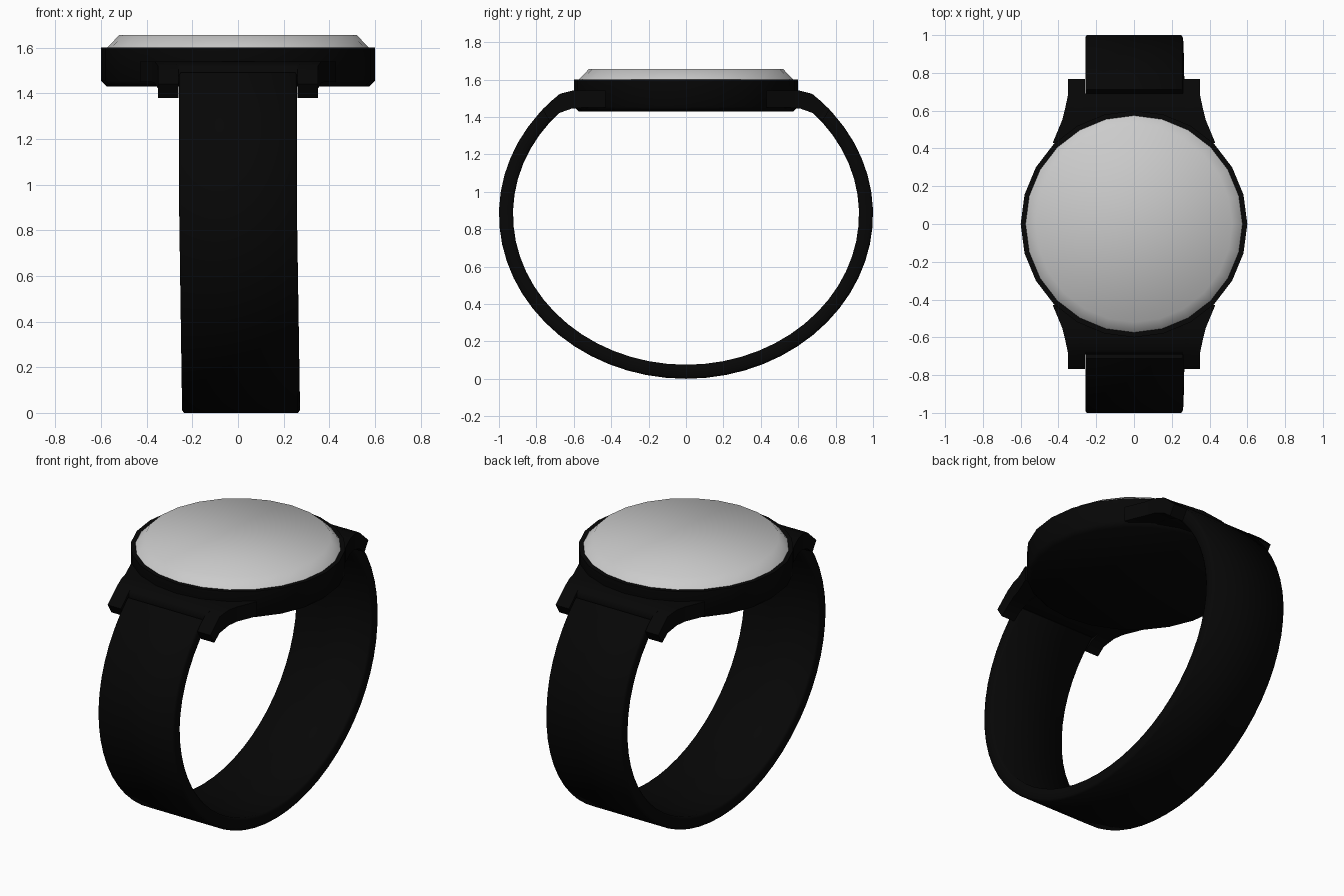
import bpy, math
from mathutils import Vector

if "Cube" in bpy.data.objects:
    bpy.data.objects.remove(bpy.data.objects["Cube"])

black = bpy.data.materials.new("black")
black.diffuse_color = (0.002, 0.002, 0.002, 1)
black.use_nodes = True
black.node_tree.nodes["Principled BSDF"].inputs["Base Color"].default_value = black.diffuse_color


def make(name, verts, faces, mat=None, angle=None):
    me = bpy.data.meshes.new(name)
    me.from_pydata(verts, [], faces)
    ob = bpy.data.objects.new(name, me)
    bpy.context.collection.objects.link(ob)
    if mat:
        me.materials.append(mat)
    bpy.ops.object.select_all(action='DESELECT')
    ob.select_set(True)
    bpy.context.view_layer.objects.active = ob
    bpy.ops.object.mode_set(mode='EDIT')
    bpy.ops.mesh.select_all(action='SELECT')
    bpy.ops.mesh.normals_make_consistent(inside=False)
    bpy.ops.object.mode_set(mode='OBJECT')
    if angle:
        bpy.ops.object.shade_smooth_by_angle(angle=math.radians(angle))
    return ob


def loft(name, sections, mat=None, angle=None):
    """Skin equal-length closed sections and cap both ends."""
    n = len(sections[0])
    verts = [p for s in sections for p in s]
    faces = [(i * n + j, i * n + (j + 1) % n, (i + 1) * n + (j + 1) % n, (i + 1) * n + j)
             for i in range(len(sections) - 1) for j in range(n)]
    faces += [tuple(range(n)), tuple(range(len(verts) - n, len(verts)))]
    return make(name, verts, faces, mat, angle)


def disc(name, profile, mat=None, angle=None, sides=24):
    rings = [[(r * math.cos(2 * math.pi * k / sides), r * math.sin(2 * math.pi * k / sides), z)
              for k in range(sides)] for r, z in profile]
    return loft(name, rings, mat, angle)


# Round case with chamfered underside, and bevelled glass
disc("case", [(0.575, 1.43), (0.6, 1.455), (0.6, 1.6), (0.575, 1.6)], black, 60)
disc("glass", [(0.575, 1.599), (0.52, 1.655)], None, 60)

# Lugs: two flared prongs and a bridge at each end: (y, inner x, outer x, bottom z, top z)
prong = [(0.43, 0.26, 0.43, 1.45, 1.54), (0.55, 0.26, 0.38, 1.45, 1.54),
         (0.61, 0.26, 0.365, 1.445, 1.54), (0.68, 0.26, 0.35, 1.42, 1.52)]
bridge = [(0.43, 1.45, 1.54), (0.61, 1.445, 1.54), (0.67, 1.44, 1.525), (0.69, 1.46, 1.51)]
for sy, end in ((-1, "front"), (1, "back")):
    for sx, side in ((-1, "left"), (1, "right")):
        secs = [[(sx * a, sy * y, b), (sx * c, sy * y, b), (sx * c, sy * y, t), (sx * a, sy * y, t)]
                for y, a, c, b, t in prong]
        # slanted tip, perpendicular to the strap
        secs.append([(sx * x, sy * y, z) for x, y, z in
                     ((0.26, 0.73, 1.38), (0.35, 0.73, 1.38), (0.35, 0.768, 1.44), (0.26, 0.768, 1.44))])
        loft(f"{end}_{side}_lug", secs, black, 60)
    loft(f"{end}_lug_bridge",
         [[(-0.27, sy * y, b), (0.27, sy * y, b), (0.27, sy * y, t), (-0.27, sy * y, t)]
          for y, b, t in bridge], black, 60)

# Strap: near-elliptical band, open under the case, rounded long edges
STEPS, END = 44, math.radians(134.5)
sections = []
for i in range(STEPS + 1):
    a = END * (2 * i / STEPS - 1)
    b = 0.88 if abs(a) < math.pi / 2 else 0.872
    p = Vector((math.sin(a), 0.88 - b * math.cos(a)))
    n = Vector((-math.sin(a) * b, math.cos(a))).normalized()    # inward normal
    s = 0.013 * max(0, 1 - p.y / 0.9)    # slight sideways drift at the bottom
    ring = []
    for x, d in ((-0.25, 0), (0.25, 0), (0.258, 0.012), (0.258, 0.063),
                 (0.25, 0.075), (-0.25, 0.075), (-0.258, 0.063), (-0.258, 0.012)):
        q = p + n * d
        ring.append((x + s, q.x, q.y))
    sections.append(ring)
loft("strap", sections, black, 70)
